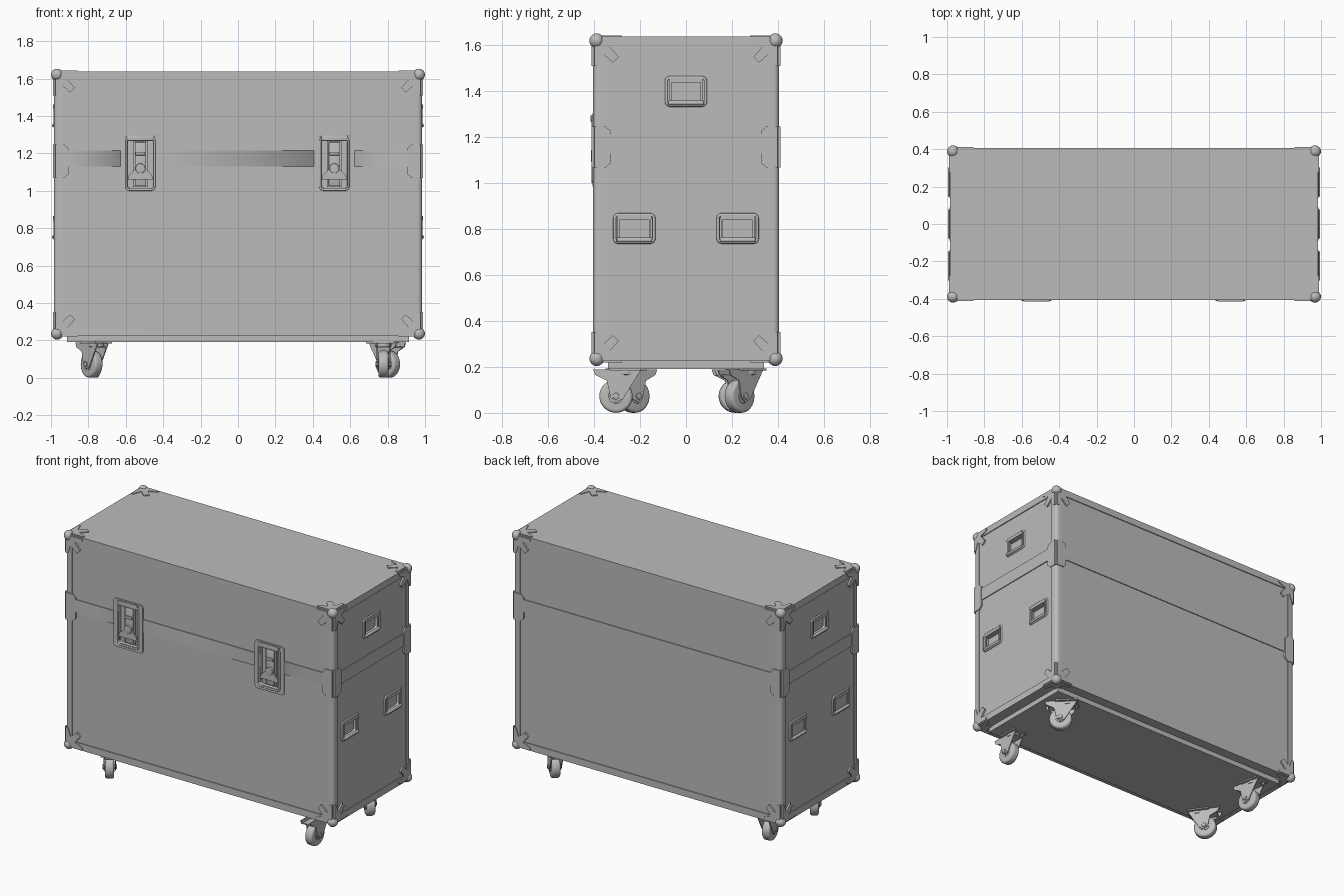
import bpy, bmesh, math
from mathutils import Vector, Matrix

if "Cube" in bpy.data.objects:
    bpy.data.objects.remove(bpy.data.objects["Cube"])

GREY = bpy.data.materials.new("mid_grey")
GREY.use_nodes = True
GREY.diffuse_color = (0.5, 0.5, 0.5, 1)
GREY.node_tree.nodes["Principled BSDF"].inputs["Base Color"].default_value = (0.5, 0.5, 0.5, 1)

HX, HY, Z0, Z1 = 0.985, 0.406, 0.225, 1.638    # case half sizes, bottom and top
STEP = 0.006                                    # depth of the panels behind the edging
SIGNS = (-1, 1)
X, Y, Z = Vector((1, 0, 0)), Vector((0, 1, 0)), Vector((0, 0, 1))


def frame(origin, u, v):
    """Matrix whose local x, y, z are u, v and their normal."""
    m = Matrix((u, v, Vector(u).cross(Vector(v)))).transposed().to_4x4()
    m.translation = origin
    return m


def finish(name, bm, matrix=None, bevel=0, smooth=True):
    if bevel:
        bmesh.ops.bevel(bm, geom=bm.edges[:], offset=bevel, segments=2, profile=0.5, affect='EDGES')
    if matrix:
        bm.transform(matrix)
    bmesh.ops.recalc_face_normals(bm, faces=bm.faces)
    mesh = bpy.data.meshes.new(name)
    bm.to_mesh(mesh)
    bm.free()
    obj = bpy.data.objects.new(name, mesh)
    bpy.context.collection.objects.link(obj)
    mesh.materials.append(GREY)
    if smooth:
        activate(obj)
        bpy.ops.object.shade_smooth_by_angle(angle=math.radians(35))
    return obj


def activate(obj):
    bpy.ops.object.select_all(action='DESELECT')
    obj.select_set(True)
    bpy.context.view_layer.objects.active = obj


def add_box(bm, lo, hi):
    lo, hi = Vector(lo), Vector(hi)
    m = Matrix.Translation((lo + hi) / 2) @ Matrix.Diagonal((*(hi - lo), 1))
    bmesh.ops.create_cube(bm, size=1, matrix=m)


def box(name, lo, hi, matrix=None, bevel=0):
    bm = bmesh.new()
    add_box(bm, lo, hi)
    return finish(name, bm, matrix, bevel)


def prism(name, pts, low, high, matrix):
    """Extrude a flat outline between two heights along the local z."""
    bm = bmesh.new()
    face = bm.faces.new([bm.verts.new((a, b, low)) for a, b in pts])
    new = bmesh.ops.extrude_face_region(bm, geom=[face])["geom"]
    bmesh.ops.translate(bm, vec=(0, 0, high - low), verts=[g for g in new if isinstance(g, bmesh.types.BMVert)])
    return finish(name, bm, matrix)


def cylinder(name, radius, depth, matrix, bevel=0, sides=32):
    bm = bmesh.new()
    bmesh.ops.create_cone(bm, cap_ends=True, segments=sides, radius1=radius, radius2=radius, depth=depth)
    if bevel:
        rims = [e for e in bm.edges if abs(e.verts[0].co.z - e.verts[1].co.z) < 1e-5]
        bmesh.ops.bevel(bm, geom=rims, offset=bevel, segments=4, profile=0.5, affect='EDGES')
    return finish(name, bm, matrix)


def rounded(w, h, r, n=4):
    """Rounded rectangle outline, centred."""
    pts = []
    for k, (sx, sy) in enumerate(((1, 1), (-1, 1), (-1, -1), (1, -1))):
        for i in range(n + 1):
            a = (k + i / n) * math.pi / 2
            pts.append((sx * (w / 2 - r) + r * math.cos(a), sy * (h / 2 - r) + r * math.sin(a)))
    return pts


def rim(name, pts, radius, matrix):
    """Closed round moulding along an outline."""
    curve = bpy.data.curves.new(name, 'CURVE')
    curve.dimensions = '3D'
    curve.bevel_depth, curve.bevel_resolution = radius, 2
    spline = curve.splines.new('POLY')
    spline.points.add(len(pts) - 1)
    for p, (a, b) in zip(spline.points, pts):
        p.co = (a, b, 0, 1)
    spline.use_cyclic_u = True
    obj = bpy.data.objects.new(name, curve)
    bpy.context.collection.objects.link(obj)
    obj.matrix_world = matrix
    curve.materials.append(GREY)
    activate(obj)
    bpy.ops.object.convert(target='MESH')


def cut(obj, cutter, keep=False):
    cutter.hide_render = True
    mod = obj.modifiers.new("cut", 'BOOLEAN')
    mod.operation, mod.object, mod.solver = 'DIFFERENCE', cutter, 'EXACT'
    activate(obj)
    bpy.ops.object.modifier_apply(modifier=mod.name)
    if not keep:
        bpy.data.objects.remove(cutter)


# Case shell with rounded upright edges
bm = bmesh.new()
add_box(bm, (-HX, -HY, Z0), (HX, HY, Z1))
upright = [e for e in bm.edges if abs(e.verts[0].co.z - e.verts[1].co.z) > 1]
bmesh.ops.bevel(bm, geom=upright, offset=0.025, segments=5, profile=0.5, affect='EDGES')
case = finish("case_shell", bm)

# Sunken panels of the lid and the base, on all four walls
bm = bmesh.new()
for s in SIGNS:
    for low, high in ((Z0 + 0.045, 1.13), (1.215, Z1 - 0.045)):
        y, x = sorted((s * (HY - STEP), s * (HY + 0.1))), sorted((s * (HX - STEP), s * (HX + 0.1)))
        add_box(bm, (-HX + 0.05, y[0], low), (HX - 0.05, y[1], high))
        add_box(bm, (x[0], -HY + 0.05, low), (x[1], HY - 0.05, high))
cut(case, finish("panel_cutter", bm, smooth=False))

# Base board
box("base_board", (-0.915, -0.34, 0.192), (0.915, 0.34, Z0 + 0.002))

# Recessed handles on both ends
for s in SIGNS:
    for y, z in ((0, 1.4), (-0.225, 0.803), (0.225, 0.803)):
        m = frame((s * (HX - STEP), y, z), Y * s, Z)
        cut(case, prism("handle_cutter", rounded(0.16, 0.11, 0.012), -0.03, 0.02, m))
        rim("handle_rim", rounded(0.17, 0.12, 0.015), 0.007, m)
        prism("handle_top_lip", rounded(0.15, 0.022, 0.004), -0.028, 0.009, m @ Matrix.Translation((0, 0.05, 0)))
        bar = m @ Matrix.Translation((0, -0.05, 0.006)) @ Matrix.Rotation(math.pi / 2, 4, 'Y')
        cylinder("handle_grip", 0.01, 0.155, bar, 0.003, 16)
        for side in SIGNS:
            box("handle_arm", (side * 0.068 - 0.005, -0.05, -0.004), (side * 0.068 + 0.005, 0.045, 0.006), m)

# Butterfly latches on the front
for x in (-0.522, 0.515):
    m = frame((x, -HY, 1.145), X, Z)
    mount = prism("latch_mount", rounded(0.215, 0.32, 0.02), -STEP - 0.002, 0.001, m)
    cutter = prism("latch_cutter", rounded(0.14, 0.26, 0.015), -0.025, 0.02, m)
    cut(case, cutter, keep=True)
    cut(mount, cutter)
    rim("latch_rim", rounded(0.15, 0.28, 0.018), 0.006, m)
    box("latch_top_lip", (-0.07, 0.122, -0.02), (0.07, 0.152, 0.009), m, 0.003)
    box("latch_backing", (-0.04, -0.125, -0.025), (0.04, 0.12, -0.016), m)
    box("latch_tongue", (-0.03, -0.12, -0.018), (0.03, 0.115, -0.006), m, 0.003)
    box("latch_hook", (-0.026, 0.045, -0.008), (0.026, 0.062, 0.004), m, 0.002)
    wing = ((-0.068, -0.085), (0.068, -0.085), (0.062, -0.062), (0.024, -0.025), (-0.024, -0.025), (-0.062, -0.062))
    prism("latch_wing", wing, -0.006, 0.004, m)
    cylinder("latch_knob", 0.026, 0.018, m @ Matrix.Translation((0, -0.025, -0.001)), 0.003)

# Ball corners with three arrow shaped flanges each
FLANGE = ((0, 0), (0.12, 0), (0.12, 0.014), (0.065, 0.035), (0.105, 0.08), (0.08, 0.105),
          (0.035, 0.065), (0.014, 0.12), (0, 0.12))
for sx in SIGNS:
    for sy in SIGNS:
        for z, sz in ((Z0, -1), (Z1, 1)):
            corner = Vector((sx * HX, sy * HY, z))
            ax, ay, az = X * -sx, Y * -sy, Z * -sz
            bm = bmesh.new()
            bmesh.ops.create_uvsphere(bm, u_segments=24, v_segments=14, radius=0.032)
            finish("corner_ball", bm, Matrix.Translation(corner + (ax + ay + az) * 0.0175 - az * 0.006 * (sz < 0)))
            for u, v, w in ((ax, ay, az), (ay, az, ax), (az, ax, ay)):
                side = 1 if u.cross(v).dot(w) < 0 else -1
                pts = [(a + 0.008, b + 0.008) for a, b in FLANGE]
                prism("corner_flange", pts, -STEP * side, 0.005 * side, frame(corner, u, v))

        # Alignment bracket wrapping the upright edge at the lid seam
        PLATE = ((0.008, -0.09), (0.055, -0.09), (0.078, -0.07), (0.078, 0.07), (0.055, 0.09), (0.008, 0.09))
        for u, w in ((X * -sx, Y * -sy), (Y * -sy, X * -sx)):
            side = 1 if u.cross(Z).dot(w) < 0 else -1
            prism("seam_bracket", PLATE, -STEP * side, 0.005 * side, frame((sx * HX, sy * HY, 1.158), u, Z))

# Swivel casters, each turned its own way (x, y, heading in degrees)
FORK = ((-0.065, 0.19), (-0.05, 0.165), (0.015, 0.06), (0.045, 0.048), (0.068, 0.065),
        (0.085, 0.14), (0.135, 0.165), (0.145, 0.19))
for x, y, heading in ((0.778, -0.26, -90), (-0.757, -0.265, 125), (0.77, 0.265, -45), (-0.778, 0.26, -80)):
    m = Matrix.Translation((x, y, 0)) @ Matrix.Rotation(math.radians(heading), 4, 'Z')
    upright = m @ frame((0, 0, 0), X, Z)
    axle = upright @ Matrix.Translation((0.045, 0.073, 0))
    box("caster_plate", (-0.065, -0.055, 0.184), (0.075, 0.055, 0.194), m)
    cylinder("caster_swivel", 0.042, 0.02, m @ Matrix.Translation((0, 0, 0.176)), 0.004)
    box("caster_crown", (-0.05, -0.036, 0.16), (0.125, 0.036, 0.168), m)
    for s in SIGNS:
        prism("caster_fork", FORK, s * 0.031, s * 0.037, upright)
    cylinder("caster_wheel", 0.0725, 0.054, axle, 0.014, 40)
    cylinder("caster_hub", 0.032, 0.06, axle, 0.003)
    cylinder("caster_axle", 0.014, 0.088, axle, 0.003, 16)
